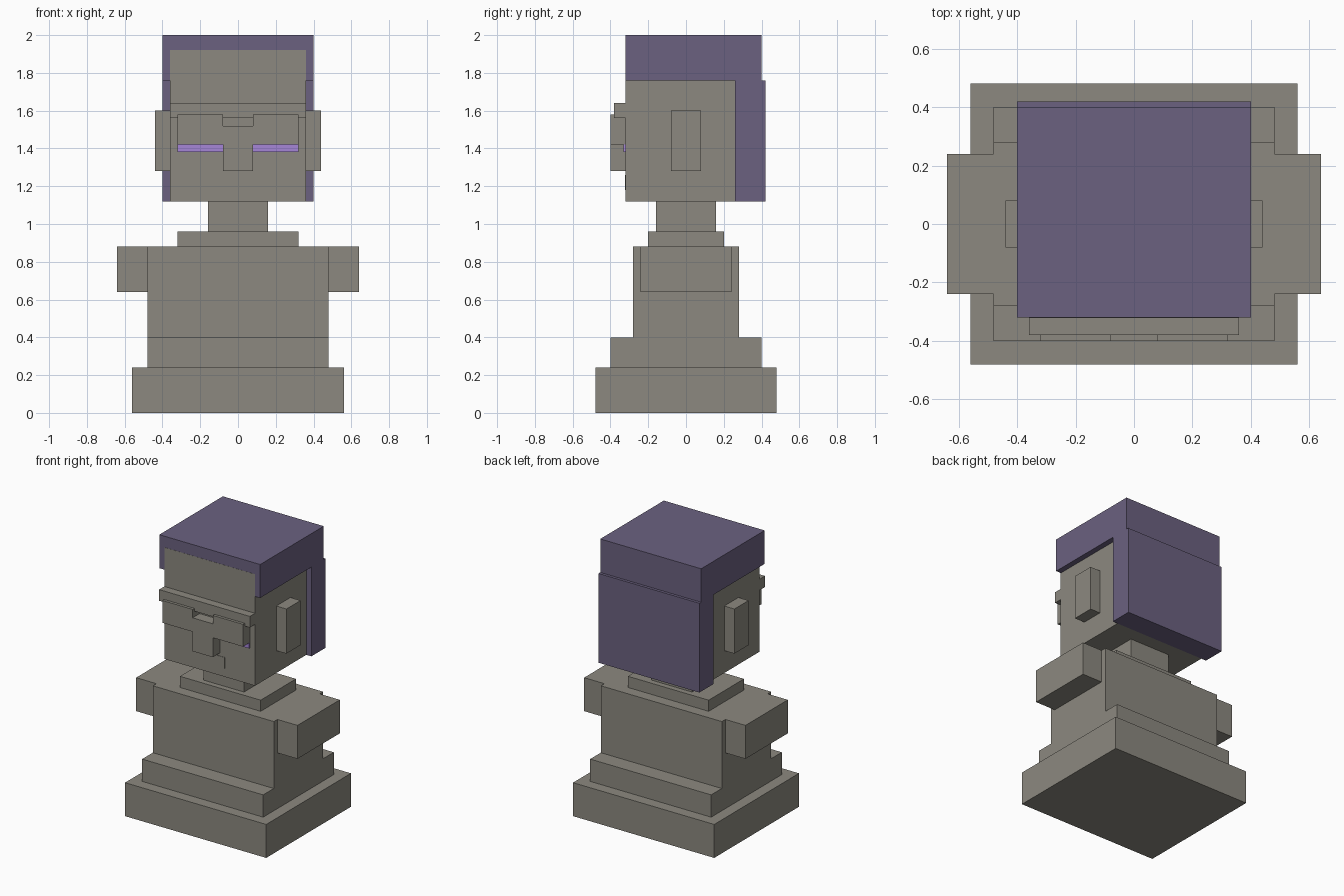
import bpy

default = bpy.data.objects.get("Cube")
if default:
    bpy.data.objects.remove(default, do_unlink=True)


def material(name, rgb):
    mat = bpy.data.materials.new(name)
    mat.use_nodes = True
    color = (*rgb, 1.0)
    mat.diffuse_color = color
    mat.node_tree.nodes["Principled BSDF"].inputs["Base Color"].default_value = color
    return mat


stone = material("grey stone", (0.262, 0.25, 0.214))
purple = material("dull purple", (0.147, 0.12, 0.216))
glow = material("bright violet", (0.38, 0.24, 0.68))


def box(name, x, y, z, mat):
    """Flat-faced block spanning the given (low, high) ranges."""
    bpy.ops.mesh.primitive_cube_add(size=1)
    ob = bpy.context.object
    ob.name = ob.data.name = name
    spans = (x, y, z)
    for v in ob.data.vertices:
        v.co = [low + (c + 0.5) * (high - low) for c, (low, high) in zip(v.co, spans)]
    ob.data.materials.append(mat)
    return ob


def centred(name, half_x, half_y, z, mat=stone):
    return box(name, (-half_x, half_x), (-half_y, half_y), z, mat)


def pair(name, x, y, z, mat=stone):
    """Matching blocks on the left (+x) and right (-x)."""
    box("left_" + name, x, y, z, mat)
    box("right_" + name, (-x[1], -x[0]), y, z, mat)


# Stepped plinth, bust and neck
centred("base", 0.56, 0.48, (0, 0.24))
centred("base_step", 0.48, 0.40, (0.24, 0.40))
centred("torso", 0.48, 0.28, (0.40, 0.88))
centred("collar", 0.32, 0.20, (0.88, 0.96))
centred("neck", 0.16, 0.16, (0.96, 1.12))
pair("shoulder", (0.48, 0.64), (-0.24, 0.24), (0.64, 0.88))

# Head, with the forehead just proud of the hair
face = -0.321
box("head", (-0.36, 0.36), (face, 0.26), (1.12, 1.92), stone)
pair("ear", (0.36, 0.44), (-0.08, 0.08), (1.28, 1.60))

# Hair cap and the slab down the back
box("hair_top", (-0.40, 0.40), (-0.32, 0.40), (1.76, 2.0), purple)
box("hair_back", (-0.40, 0.40), (0.26, 0.42), (1.12, 1.76), purple)

# Face details
box("brow", (-0.36, 0.36), (-0.38, face), (1.56, 1.64), stone)
box("nose", (-0.08, 0.08), (-0.40, face), (1.28, 1.52), stone)
box("mouth", (-0.12, 0.12), (face - 0.003, face), (1.18, 1.26), stone)
pair("eyelid", (0.08, 0.32), (-0.40, face), (1.42, 1.58))
pair("eye", (0.08, 0.32), (-0.33, face), (1.38, 1.42), glow)
